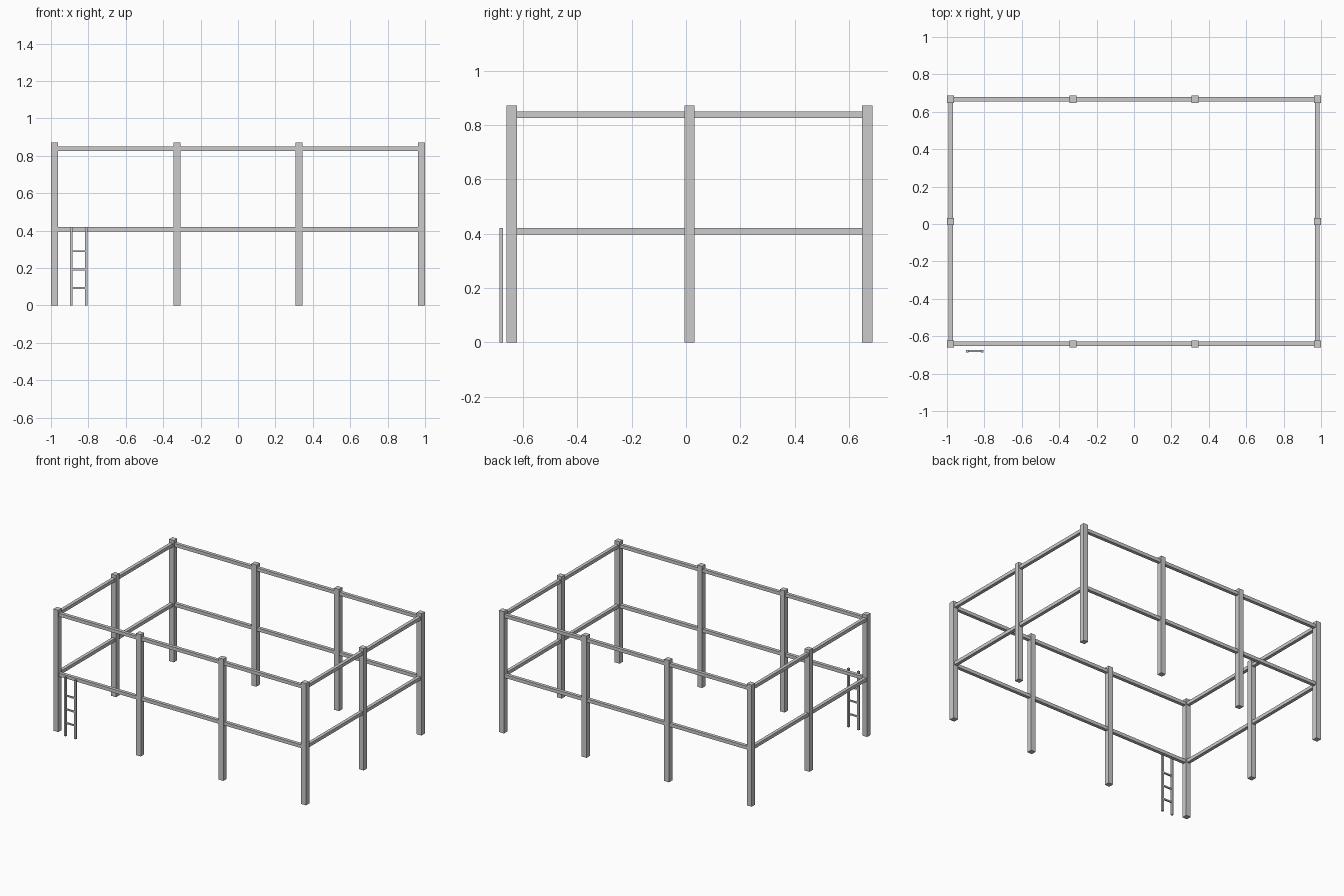
import bpy

if "Cube" in bpy.data.objects:
    bpy.data.objects.remove(bpy.data.objects["Cube"])

POST, BEAM, RAIL, RUNG = 0.038, 0.024, 0.013, 0.010
HEIGHT = 0.872
XS = (-0.981, -0.327, 0.327, 0.981)
YS = (-0.641, 0.013, 0.667)


def box(name, lo, hi):
    """Axis-aligned box between two corners."""
    bpy.ops.mesh.primitive_cube_add(size=1, location=[(a + b) / 2 for a, b in zip(lo, hi)])
    ob = bpy.context.object
    ob.name = name
    ob.scale = [b - a for a, b in zip(lo, hi)]
    bpy.ops.object.transform_apply(location=False, rotation=False, scale=True)
    return ob


def upright(name, x, y, w, h):
    box(name, (x - w / 2, y - w / 2, 0), (x + w / 2, y + w / 2, h))


# Posts around the perimeter
for x in XS:
    for y in YS:
        if x in (XS[0], XS[-1]) or y in (YS[0], YS[-1]):
            upright("post", x, y, POST, HEIGHT)

# Lower and upper beams, one span between each pair of neighbouring posts
p, b = POST / 2, BEAM / 2
for level, z in (("lower", 0.408), ("upper", 0.837)):
    for y, side in ((YS[0], "front"), (YS[-1], "back")):
        for x0, x1 in zip(XS, XS[1:]):
            box(f"{level}_{side}_beam", (x0 + p, y - b, z - b), (x1 - p, y + b, z + b))
    for x, side in ((XS[0], "left"), (XS[-1], "right")):
        for y0, y1 in zip(YS, YS[1:]):
            box(f"{level}_{side}_beam", (x - b, y0 + p, z - b), (x + b, y1 - p, z + b))

# Ladder in front of the left bay
LX, LY, HALF = -0.851, -0.680, 0.040
for s in (-1, 1):
    upright("ladder_rail", LX + s * HALF, LY, RAIL, 0.42)
r, inner = RUNG / 2, HALF - RAIL / 2
for z in (0.094, 0.192, 0.290):
    box("ladder_rung", (LX - inner, LY - r, z - r), (LX + inner, LY + r, z + r))
